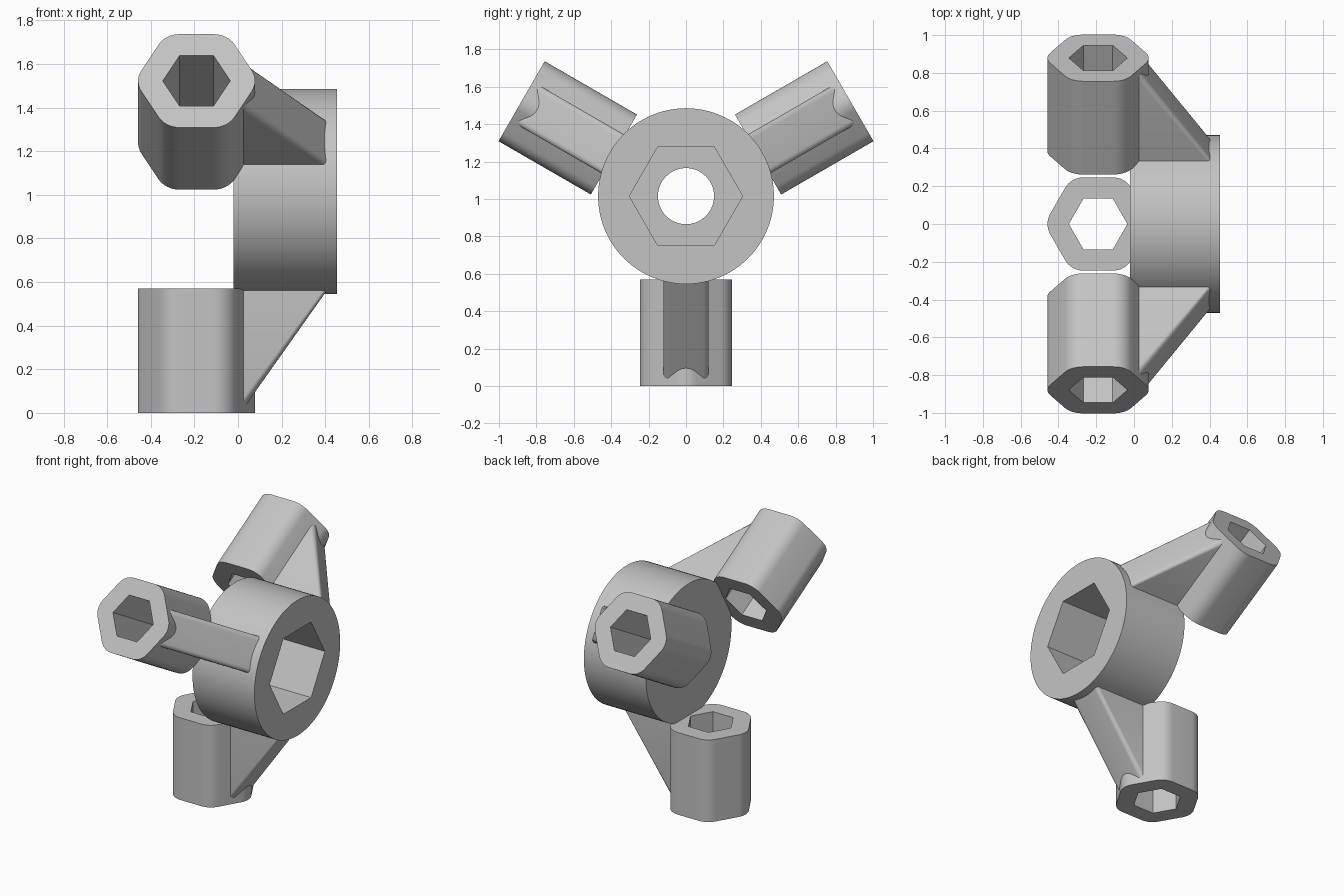
import bpy, bmesh
from math import pi, cos, sin, radians
from mathutils import Matrix, Vector

cube = bpy.data.objects.get("Cube")
if cube:
    bpy.data.objects.remove(cube)

HUB_Z = 1.015       # height of the hub axis
SOCKET_X = -0.19    # distance of the socket axes from the centre plane

grey = bpy.data.materials.new("light grey")
grey.use_nodes = True
grey.diffuse_color = (0.55, 0.55, 0.55, 1)
grey.node_tree.nodes["Principled BSDF"].inputs["Base Color"].default_value = (0.55, 0.55, 0.55, 1)


def polygon(radius, sides, cx=0.0):
    return [(cx + radius * cos(2 * pi * i / sides), radius * sin(2 * pi * i / sides))
            for i in range(sides)]


def rounded_hexagon(radius, fillet, cx, steps=8):
    """Hexagon outline with an arc at each corner."""
    points = []
    reach = radius - fillet / cos(pi / 6)
    for i in range(6):
        corner = i * pi / 3
        for s in range(steps + 1):
            a = corner + (s / steps - 0.5) * pi / 3
            points.append((cx + reach * cos(corner) + fillet * cos(a),
                           reach * sin(corner) + fillet * sin(a)))
    return points


def prism(name, outline, low, high, turn=Matrix(), bevel_edge=None):
    """Extrude an outline along z, optionally round one side, then turn it."""
    bm = bmesh.new()
    base = bm.faces.new([bm.verts.new((x, y, low)) for x, y in outline])
    top = bmesh.ops.extrude_face_region(bm, geom=[base])["geom"]
    bmesh.ops.translate(bm, vec=(0, 0, high - low),
                        verts=[v for v in top if isinstance(v, bmesh.types.BMVert)])
    bmesh.ops.recalc_face_normals(bm, faces=bm.faces)
    if bevel_edge:
        ends = {Vector(p).to_tuple(4) for p in bevel_edge}
        edges = [e for e in bm.edges if {v.co.xy.to_tuple(4) for v in e.verts} == ends]
        bmesh.ops.bevel(bm, geom=edges, offset=0.03, segments=6, profile=0.5, affect='EDGES')
    bmesh.ops.transform(bm, matrix=turn, verts=bm.verts)
    mesh = bpy.data.meshes.new(name)
    bm.to_mesh(mesh)
    bm.free()
    mesh.materials.append(grey)
    obj = bpy.data.objects.new(name, mesh)
    bpy.context.collection.objects.link(obj)
    return obj


def cut(obj, cutter):
    cutter.hide_render = True
    mod = obj.modifiers.new("cut", 'BOOLEAN')
    mod.operation = 'DIFFERENCE'
    mod.solver = 'EXACT'
    mod.object = cutter
    bpy.ops.object.select_all(action='DESELECT')
    bpy.context.view_layer.objects.active = obj
    obj.select_set(True)
    bpy.ops.object.modifier_apply(modifier=mod.name)
    bpy.data.objects.remove(cutter)


def smooth(obj):
    bpy.ops.object.select_all(action='DESELECT')
    bpy.context.view_layer.objects.active = obj
    obj.select_set(True)
    bpy.ops.object.shade_smooth_by_angle(angle=radians(25))


# Hub: a thick disc along x with a hexagonal pocket and a round through hole
along_x = Matrix.Translation((0, 0, HUB_Z)) @ Matrix(
    ((0, 0, 1, 0), (1, 0, 0, 0), (0, 1, 0, 0), (0, 0, 0, 1)))
hub = prism("hub", polygon(0.47, 96), -0.02, 0.455, along_x)
cut(hub, prism("pocket_cutter", polygon(0.303, 6), 0.08, 0.6, along_x))
cut(hub, prism("hole_cutter", polygon(0.15, 64), -0.2, 0.3, along_x))
smooth(hub)

# Rib side profile (x, z), laid flat for extrusion across the arm
rib_slope = [(0.0, -0.015), (0.44, 0.607)]
rib_outline = rib_slope + [(0.44, 0.63), (0.0, 0.63)]
upright = Matrix.Rotation(pi / 2, 4, 'X')

# Three arms around the hub, each a hollow socket and a sloping rib
for label, angle in (("lower", 0), ("back", 120), ("front", -120)):
    spin = (Matrix.Translation((0, 0, HUB_Z)) @ Matrix.Rotation(radians(angle), 4, 'X')
            @ Matrix.Translation((0, 0, -HUB_Z)))
    socket = prism(label + "_socket", rounded_hexagon(0.285, 0.11, SOCKET_X), 0, 0.57, spin)
    cut(socket, prism("bore_cutter", polygon(0.155, 6, SOCKET_X), -0.1, 0.7, spin))
    smooth(socket)

    rib = prism(label + "_rib", rib_outline, -0.12, 0.12, spin @ upright)
    # Round the two long edges of the slope
    ends = [(spin @ upright @ Vector((x, y, side))) for side in (-0.12, 0.12) for x, y in rib_slope]
    bm = bmesh.new()
    bm.from_mesh(rib.data)
    pairs = (ends[:2], ends[2:])
    edges = [e for e in bm.edges for a, b in pairs
             if all(min((v.co - a).length, (v.co - b).length) < 0.001 for v in e.verts)]
    bmesh.ops.bevel(bm, geom=edges, offset=0.03, segments=6, profile=0.5, affect='EDGES')
    # Trim the tip that would poke past the socket's outer end
    outward = (spin.to_3x3() @ Vector((0, 0, -1)))
    cut_geom = bm.verts[:] + bm.edges[:] + bm.faces[:]
    bmesh.ops.bisect_plane(bm, geom=cut_geom, plane_co=spin @ Vector((0, 0, 0.01)),
                           plane_no=outward, clear_outer=True)
    bmesh.ops.holes_fill(bm, edges=[e for e in bm.edges if e.is_boundary])
    bm.to_mesh(rib.data)
    bm.free()
    smooth(rib)
